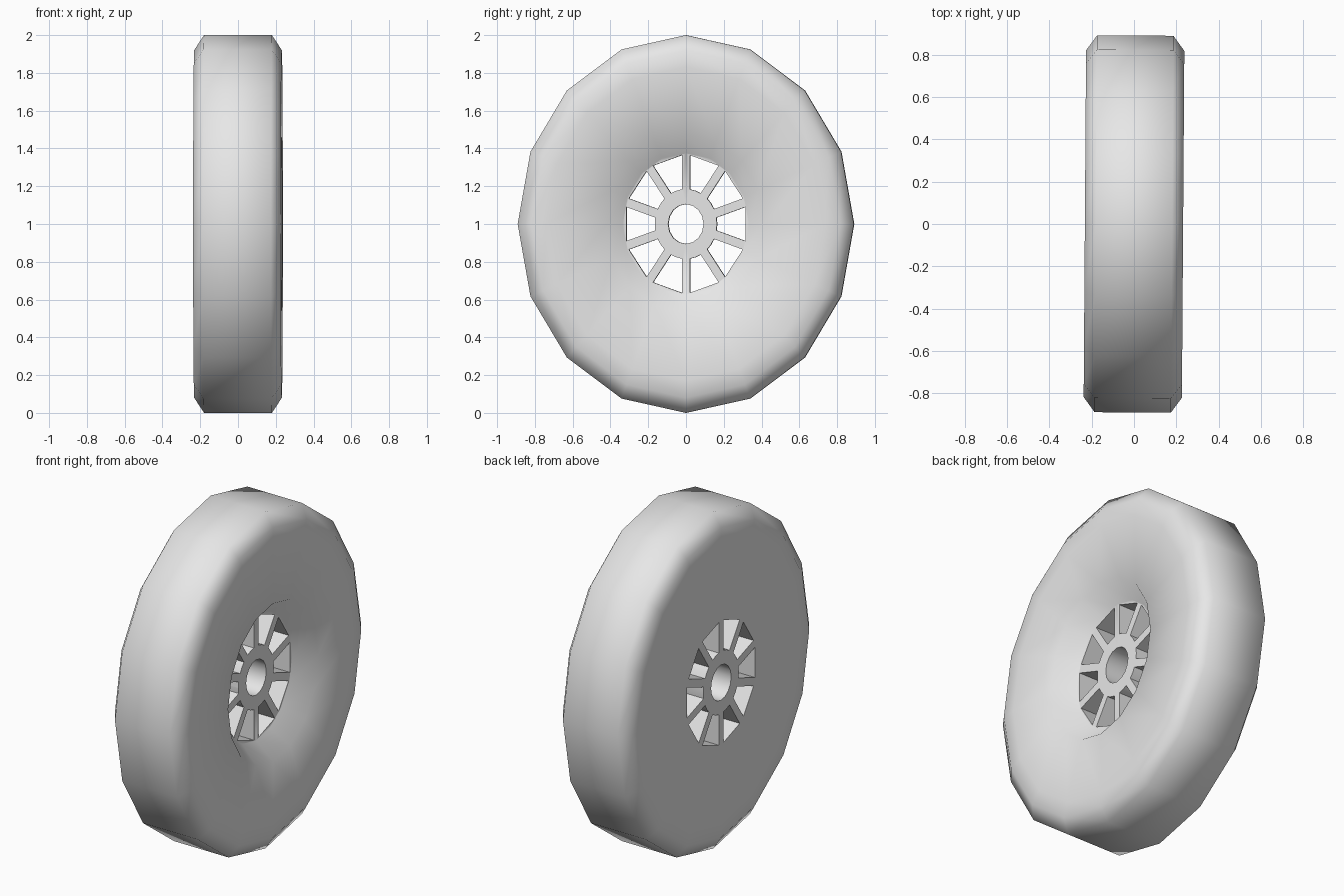
import bpy, bmesh
from math import sin, cos, asin, pi, radians

cube = bpy.data.objects.get("Cube")
if cube:
    bpy.data.objects.remove(cube, do_unlink=True)

SIDES = 16
SPOKES = 10
SQUASH = 0.89      # wheel is a little narrower front to back
HALF = 0.232       # half width of the tyre

grey = bpy.data.materials.new("light grey")
grey.use_nodes = True
grey.diffuse_color = (0.8, 0.8, 0.8, 1)
grey.node_tree.nodes["Principled BSDF"].inputs["Base Color"].default_value = (0.8, 0.8, 0.8, 1)


def point(x, r, a):
    """Position at radius r and angle a (from the top) around the axle."""
    return (x, r * sin(a) * SQUASH, r * cos(a))


def make_object(name, bm):
    bmesh.ops.recalc_face_normals(bm, faces=bm.faces)
    mesh = bpy.data.meshes.new(name)
    bm.to_mesh(mesh)
    bm.free()
    mesh.materials.append(grey)
    obj = bpy.data.objects.new(name, mesh)
    bpy.context.collection.objects.link(obj)
    return obj


# Wheel body: closed section (x, radius) turned about the axle
section = [(-HALF, 0.105), (-HALF, 0.42), (-HALF, 0.83), (-HALF, 0.92),
           (-0.18, 1.0), (0.18, 1.0),
           (HALF, 0.92), (HALF, 0.83), (HALF, 0.47),
           (0.12, 0.375), (0.12, 0.105)]
bm = bmesh.new()
rings = [[bm.verts.new(point(x, r, 2 * pi * i / SIDES)) for x, r in section]
         for i in range(SIDES)]
for i in range(SIDES):
    a, b = rings[i], rings[(i + 1) % SIDES]
    for j in range(len(section)):
        k = (j + 1) % len(section)
        bm.faces.new((a[j], a[k], b[k], b[j]))
wheel = make_object("spoked_wheel", bm)

# Openings between the spokes, as prisms along the axle
bm = bmesh.new()
inner, outer, half_spoke = 0.185, 0.365, 0.024
for s in range(SPOKES):
    start, end = 2 * pi * s / SPOKES, 2 * pi * (s + 1) / SPOKES
    ai, ao = asin(half_spoke / inner), asin(half_spoke / outer)
    outline = [(outer, start + ao), (outer, end - ao), (inner, end - ai),
               (inner, (start + end) / 2), (inner, start + ai)]
    left, right = [[bm.verts.new(point(x, r, a)) for r, a in outline]
                   for x in (-0.4, 0.4)]
    bm.faces.new(left)
    bm.faces.new(right[::-1])
    for j in range(len(outline)):
        k = (j + 1) % len(outline)
        bm.faces.new((left[j], left[k], right[k], right[j]))
cutter = make_object("opening_cutter", bm)
cutter.hide_render = True

cut = wheel.modifiers.new("spoke_openings", "BOOLEAN")
cut.operation = "DIFFERENCE"
cut.solver = "EXACT"
cut.object = cutter
bpy.context.view_layer.objects.active = wheel
for o in bpy.context.selected_objects:
    o.select_set(False)
wheel.select_set(True)
bpy.ops.object.modifier_apply(modifier=cut.name)
bpy.data.objects.remove(cutter, do_unlink=True)

# Soft tyre shoulders and dish, crisp spoke and hub openings
bpy.ops.object.shade_smooth_by_angle(angle=radians(62))
wheel.location.z = 1
wheel.rotation_euler.z = -0.007
